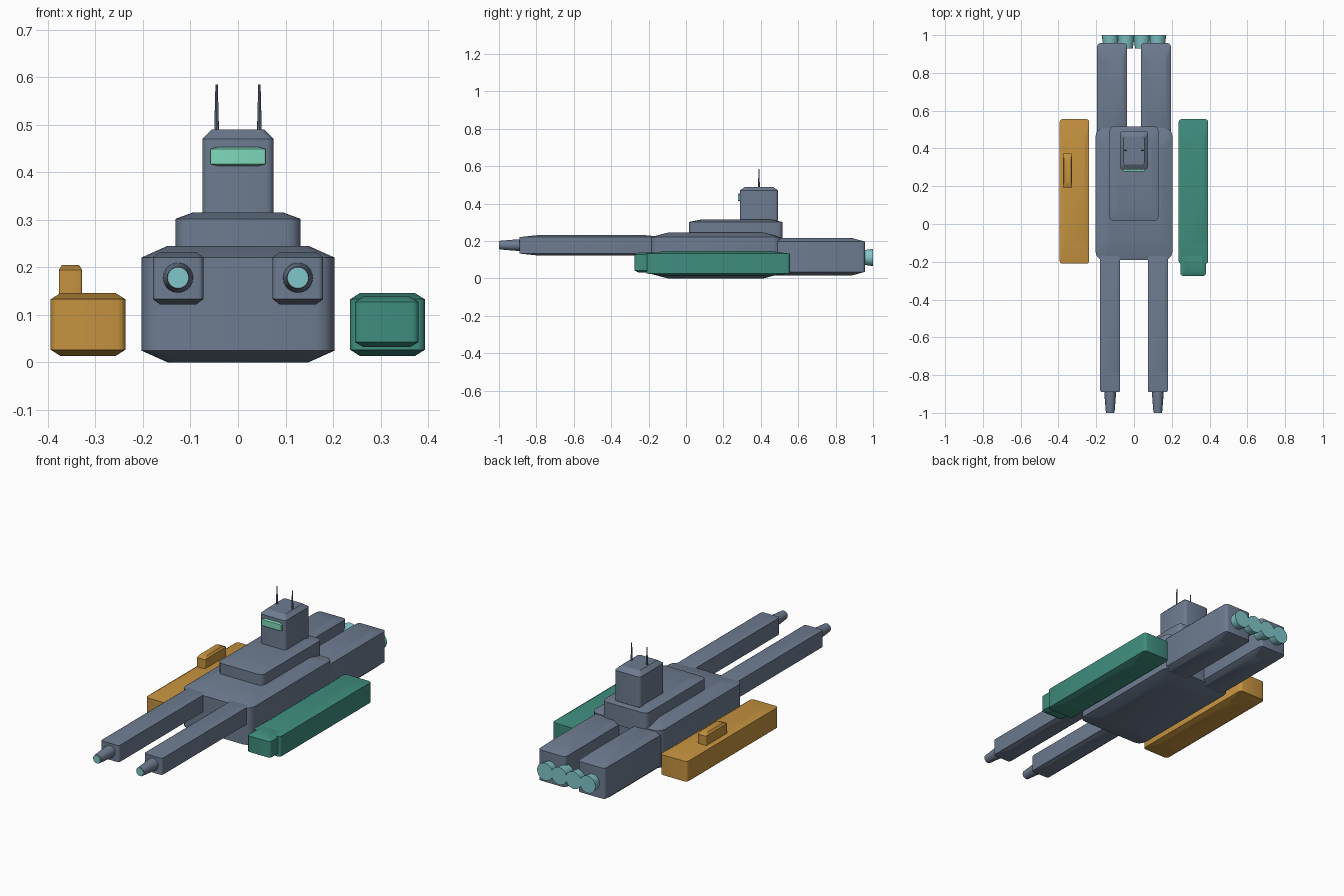
import bpy, math
from mathutils import Vector

old = bpy.data.objects.get("Cube")
if old:
    bpy.data.objects.remove(old, do_unlink=True)


def material(name, rgb):
    m = bpy.data.materials.new(name)
    m.use_nodes = True
    m.diffuse_color = (*rgb, 1)
    m.node_tree.nodes["Principled BSDF"].inputs["Base Color"].default_value = (*rgb, 1)
    return m


GREY = material("slate_grey", (0.155, 0.2, 0.28))
GREEN = material("sea_green", (0.05, 0.27, 0.21))
ORANGE = material("amber", (0.56, 0.29, 0.05))
TEAL = material("glow_teal", (0.22, 0.57, 0.6))
MINT = material("visor_mint", (0.21, 0.7, 0.5))


def finish(name, verts, faces, mat):
    mesh = bpy.data.meshes.new(name)
    mesh.from_pydata(verts, [], faces)
    mesh.materials.append(mat)
    ob = bpy.data.objects.new(name, mesh)
    bpy.context.scene.collection.objects.link(ob)
    bpy.ops.object.select_all(action='DESELECT')
    ob.select_set(True)
    bpy.context.view_layer.objects.active = ob
    bpy.ops.object.shade_smooth_by_angle(angle=math.radians(32))
    return ob


def loft(name, rings, mat):
    """Skin a stack of equal rings and cap both ends."""
    n = len(rings[0])
    faces = [tuple(reversed(range(n)))]
    for k in range(len(rings) - 1):
        for i in range(n):
            j = (i + 1) % n
            faces.append((k * n + i, k * n + j, (k + 1) * n + j, (k + 1) * n + i))
    faces.append(tuple(range((len(rings) - 1) * n, len(rings) * n)))
    return finish(name, [v for r in rings for v in r], faces, mat)


def plate_box(name, x, y, z, mat):
    """Armour block: rounded upright corners, sloped edges above and below."""
    cx, cy = sum(x) / 2, sum(y) / 2
    hx, hy, h = (x[1] - x[0]) / 2, (y[1] - y[0]) / 2, z[1] - z[0]
    r = 0.2 * min(hx, hy)
    outline = []
    for k, (sx, sy) in enumerate(((1, 1), (-1, 1), (-1, -1), (1, -1))):
        for s in range(4):
            a = math.pi / 2 * (k + s / 3)
            outline.append((sx * (hx - r) + r * math.cos(a), sy * (hy - r) + r * math.sin(a)))
    rings = []
    for scale, level in ((0.73, 0), (1, 0.1), (1, 0.9), (0.73, 1)):
        rings.append([(cx + px * scale, cy + py * scale, z[0] + h * level) for px, py in outline])
    return loft(name, rings, mat)


def turned(name, base, axis, profile, mat, n=20):
    """Round part: profile holds (distance along axis, radius)."""
    turn = Vector((0, 0, 1)).rotation_difference(Vector(axis))
    rings = []
    for d, r in profile:
        rings.append([tuple(Vector(base) + turn @ Vector((r * math.cos(math.tau * i / n),
                     r * math.sin(math.tau * i / n), d))) for i in range(n)])
    return loft(name, rings, mat)


# Central hull, upper deck and command tower
plate_box("hull", (-0.203, 0.203), (-0.19, 0.507), (0, 0.245), GREY)
plate_box("upper_deck", (-0.131, 0.131), (0.015, 0.517), (0.185, 0.315), GREY)
plate_box("tower", (-0.075, 0.075), (0.288, 0.492), (0.29, 0.49), GREY)
plate_box("visor", (-0.058, 0.058), (0.277, 0.31), (0.413, 0.453), MINT)

# Paired guns, engine blocks, exhausts and antennas
for side, s in (("left", 1), ("right", -1)):
    gun = sorted((s * 0.073, s * 0.179))
    plate_box(side + "_gun_housing", gun, (-0.89, -0.12), (0.122, 0.232), GREY)
    turned(side + "_muzzle", (s * 0.126, 0, 0.178), (0, -1, 0),
           ((0.86, 0.033), (0.9, 0.031), (0.997, 0.023)), GREY)
    turned(side + "_muzzle_glow", (s * 0.126, 0, 0.178), (0, -1, 0),
           ((0.993, 0.021), (1.0, 0.021)), TEAL)
    block = sorted((s * 0.036, s * 0.195))
    plate_box(side + "_engine", block, (0.415, 0.957), (0.015, 0.217), GREY)
    for place, x in (("inner", 0.042), ("outer", 0.125)):
        turned(f"{side}_{place}_exhaust", (s * x, 0, 0.112), (0, 1, 0),
               ((0.93, 0.036), (1.0, 0.046)), TEAL)
    turned(side + "_antenna", (s * 0.045, 0.39, 0), (0, 0, 1),
           ((0.47, 0.0055), (0.584, 0.0025)), GREY, 8)

# Side pods
plate_box("left_pod", (0.236, 0.393), (-0.21, 0.555), (0.013, 0.146), GREEN)
plate_box("left_pod_nose", (0.246, 0.38), (-0.275, -0.13), (0.032, 0.138), GREEN)
plate_box("right_pod", (-0.394, -0.237), (-0.21, 0.555), (0.013, 0.146), ORANGE)
plate_box("right_pod_turret", (-0.377, -0.328), (0.192, 0.373), (0.1, 0.205), ORANGE)
